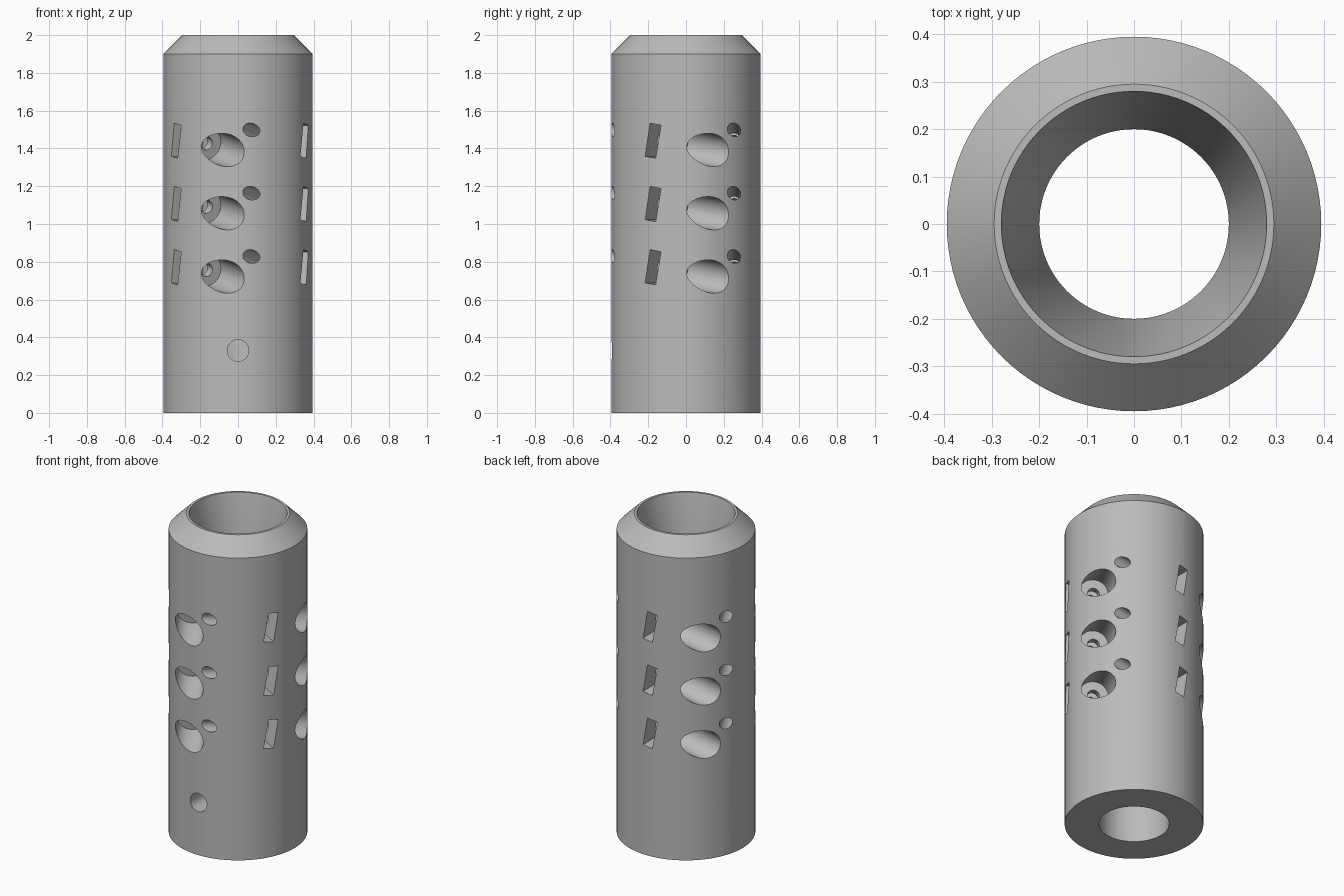
import bpy, bmesh, math
from mathutils import Matrix

if "Cube" in bpy.data.objects:
    bpy.data.objects.remove(bpy.data.objects["Cube"])

steel = bpy.data.materials.new("satin_grey")
steel.use_nodes = True
GREY = (0.5, 0.5, 0.5, 1)
steel.diffuse_color = GREY
steel.node_tree.nodes["Principled BSDF"].inputs["Base Color"].default_value = GREY


def make_object(name, bm):
    bmesh.ops.recalc_face_normals(bm, faces=bm.faces)
    mesh = bpy.data.meshes.new(name)
    bm.to_mesh(mesh)
    bm.free()
    mesh.materials.append(steel)
    obj = bpy.data.objects.new(name, mesh)
    bpy.context.collection.objects.link(obj)
    return obj


def ring_body(name, profile, sides):
    """Turn a closed (radius, height) profile about the z axis."""
    bm = bmesh.new()
    rings = [[bm.verts.new((r * math.cos(math.tau * i / sides),
                            r * math.sin(math.tau * i / sides), z))
              for i in range(sides)] for r, z in profile]
    for k, low in enumerate(rings):
        high = rings[(k + 1) % len(rings)]
        for i in range(sides):
            j = (i + 1) % sides
            bm.faces.new((low[i], low[j], high[j], high[i]))
    return make_object(name, bm)


def cut(body, bm):
    """Subtract a solid from the body and discard it."""
    tool = make_object("cutter", bm)
    tool.hide_render = True
    mod = body.modifiers.new("cut", "BOOLEAN")
    mod.operation, mod.solver, mod.object = "DIFFERENCE", "EXACT", tool
    bpy.context.view_layer.objects.active = body
    bpy.ops.object.modifier_apply(modifier=mod.name)
    bpy.data.objects.remove(tool)


def drill(body, frame, radius, start, end):
    """Round hole along the frame's y axis."""
    bm = bmesh.new()
    place = (frame @ Matrix.Translation((0, (start + end) / 2, 0))
             @ Matrix.Rotation(math.pi / 2, 4, "X"))
    bmesh.ops.create_cone(bm, cap_ends=True, segments=40, radius1=radius,
                          radius2=radius, depth=end - start, matrix=place)
    cut(body, bm)


def pocket(body, frame, centre, size):
    """Rectangular pocket in the frame."""
    bm = bmesh.new()
    place = frame @ Matrix.Translation(centre) @ Matrix.Diagonal((*size, 1))
    bmesh.ops.create_cube(bm, size=1, matrix=place)
    cut(body, bm)


# Tube with chamfered top and flared bore
body = ring_body("tube_body", [(0.2, 0), (0.395, 0), (0.395, 1.9), (0.295, 2),
                               (0.28, 2), (0.2, 1.6)], 96)

# Three columns of three tilted screw seats
AXIS = 0.254
for column in range(3):
    turn = Matrix.Rotation(math.radians(120 * column - 30), 4, "Z")
    for row in range(3):
        height = 1.445 - 0.335 * row
        frame = (turn @ Matrix.Translation((AXIS, 0, height))
                 @ Matrix.Rotation(math.radians(-10), 4, "X"))
        drill(body, frame, 0.035, -0.45, 0.15)
        drill(body, frame, 0.086, 0.11, 0.5)
        pocket(body, frame, (0.08, 0.025, 0), (0.25, 0.064, 0.178))

# Radial pin hole low on the front
drill(body, Matrix.Translation((0, 0, 0.33)), 0.057, -0.5, -0.1)

# Smooth walls with crisp edges
bpy.ops.object.select_all(action="DESELECT")
body.select_set(True)
bpy.context.view_layer.objects.active = body
bpy.ops.object.shade_smooth_by_angle(angle=math.radians(30))
